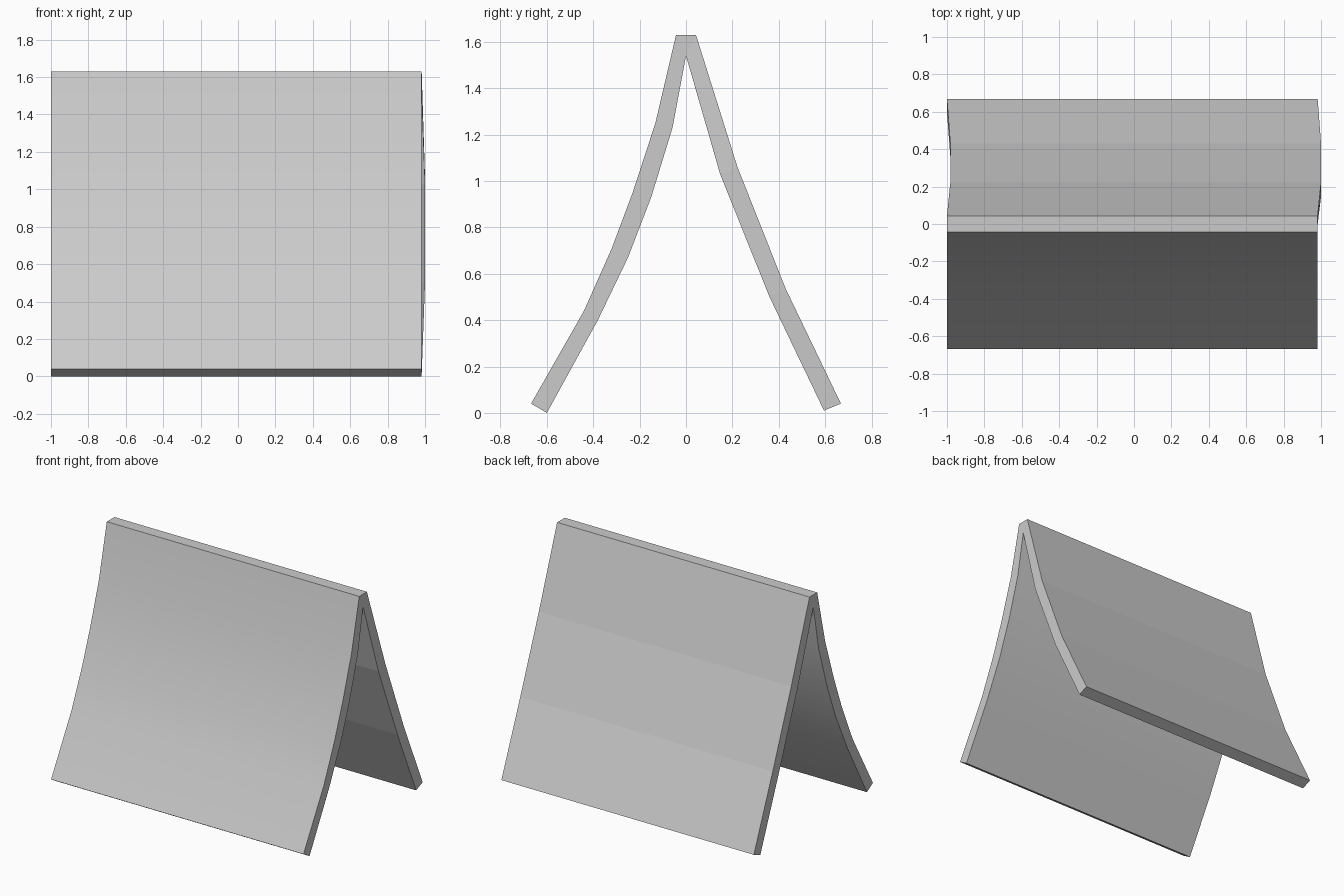
import bpy, bmesh

if "Cube" in bpy.data.objects:
    bpy.data.objects.remove(bpy.data.objects["Cube"])

# Cross-section stations: outer (y, z), inner (y, z), sideways shift in x
front = [((-0.668, 0.04), (-0.60, 0.0), 0),
         ((-0.44, 0.44), (-0.38, 0.40), 0),
         ((-0.32, 0.71), (-0.25, 0.67), 0),
         ((-0.23, 0.95), (-0.15, 0.93), 0),
         ((-0.132, 1.25), (-0.058, 1.23), 0)]
back = [((0.222, 1.06), (0.147, 1.03), 0.018),
        ((0.43, 0.535), (0.36, 0.50), 0.018),
        ((0.668, 0.04), (0.595, 0.01), 0)]
ridge = [(-0.043, 1.63), (0.043, 1.63)]
apex = (0, 1.54)
LEFT, RIGHT = -1.0, 0.982

bm = bmesh.new()


def rail(p, shift=0):
    """A left/right pair of vertices at one profile point."""
    return [bm.verts.new((x + shift, *p)) for x in (LEFT, RIGHT)]


def strip(a, b):
    """Surface running across the width between two rails."""
    bm.faces.new((a[0], a[1], b[1], b[0]))


outer_front = [rail(o, s) for o, i, s in front] + [rail(ridge[0])]
outer_back = [rail(ridge[1])] + [rail(o, s) for o, i, s in back]
top = rail(apex)
inner_front = [rail(i, s) for o, i, s in front] + [top]
inner_back = [top] + [rail(i, s) for o, i, s in back]

# Panels with their side edges
for outer, inner in ((outer_front, inner_front), (outer_back, inner_back)):
    for k in range(len(outer) - 1):
        strip(outer[k], outer[k + 1])
        strip(inner[k + 1], inner[k])
        for s in (0, 1):
            bm.faces.new((outer[k][s], outer[k + 1][s], inner[k + 1][s], inner[k][s]))

# Flat ridge and the bottom ends
strip(outer_front[-1], outer_back[0])
for s in (0, 1):
    bm.faces.new((outer_front[-1][s], outer_back[0][s], top[s]))
strip(inner_front[0], outer_front[0])
strip(outer_back[-1], inner_back[-1])

bmesh.ops.recalc_face_normals(bm, faces=bm.faces[:])
mesh = bpy.data.meshes.new("folded_panel")
bm.to_mesh(mesh)
bm.free()
obj = bpy.data.objects.new("folded_panel", mesh)
bpy.context.collection.objects.link(obj)

# Smooth front curve, faceted back
bpy.context.view_layer.objects.active = obj
obj.select_set(True)
bpy.ops.object.shade_smooth_by_angle(angle=0.5)
for f in mesh.polygons:
    if f.center.y > 0:
        f.use_smooth = False
